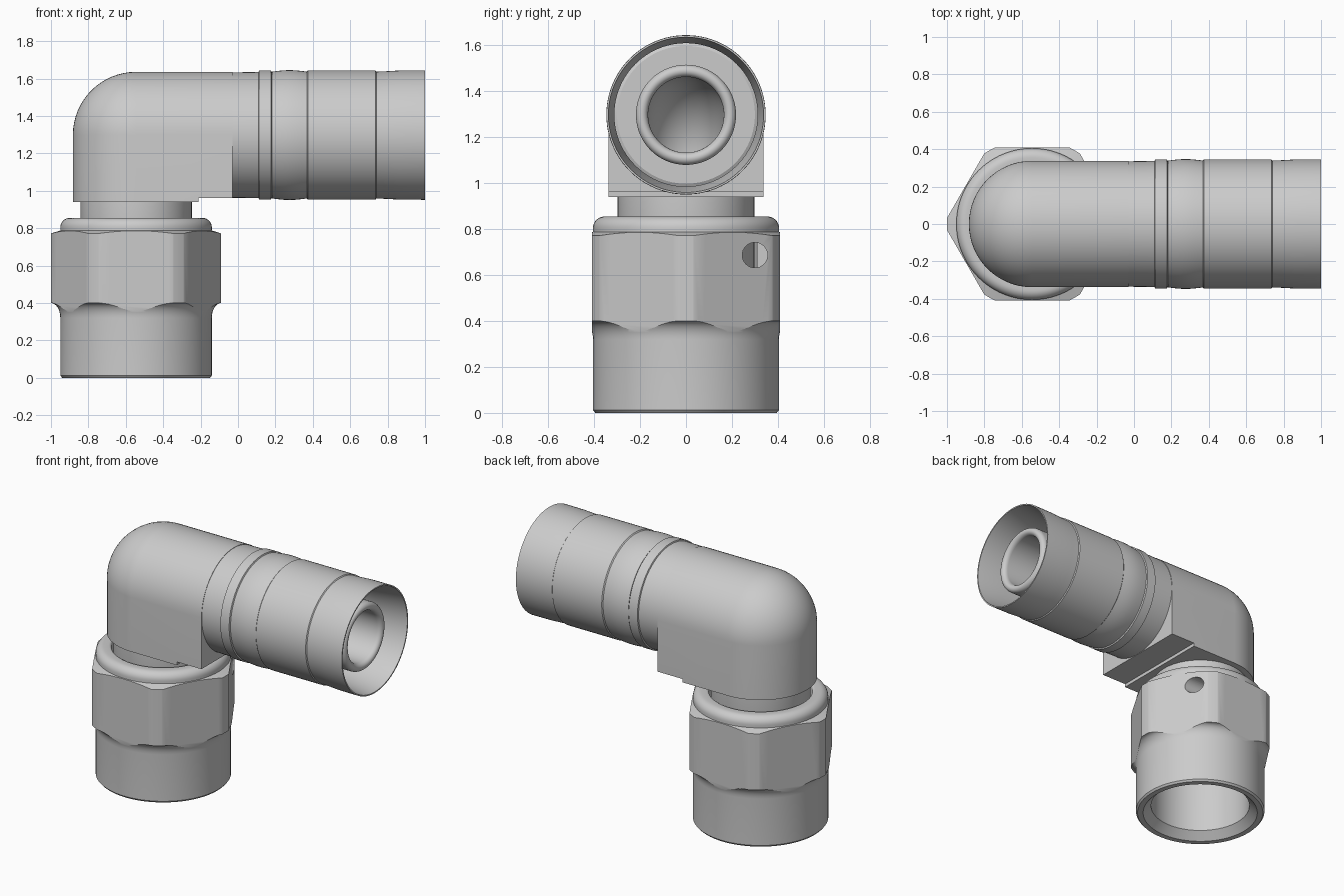
import bpy, bmesh
from math import sin, cos, pi, radians
from mathutils import Vector

if "Cube" in bpy.data.objects:
    bpy.data.objects.remove(bpy.data.objects["Cube"])

AX, CZ, R = -0.545, 1.298, 0.338   # nut axis x, hose axis z, elbow radius
BORE = 0.165


def finish(name, bm):
    bmesh.ops.remove_doubles(bm, verts=bm.verts, dist=1e-5)
    bmesh.ops.recalc_face_normals(bm, faces=bm.faces)
    me = bpy.data.meshes.new(name)
    bm.to_mesh(me)
    bm.free()
    ob = bpy.data.objects.new(name, me)
    bpy.context.collection.objects.link(ob)
    return ob


def arc(cx, cy, rx, ry, a0, a1, n=8):
    return [(cx + rx * cos(radians(a0 + (a1 - a0) * i / n)),
             cy + ry * sin(radians(a0 + (a1 - a0) * i / n))) for i in range(n + 1)]


def revolve(name, profile, axis, segs=96):
    """Spin a closed (radius, height) profile about the nut axis or hose axis."""
    bm = bmesh.new()
    rings = []
    for k in range(segs):
        c, s = cos(2 * pi * k / segs), sin(2 * pi * k / segs)
        rings.append([bm.verts.new((AX + r * c, r * s, h) if axis == 'Z'
                                   else (h, r * c, CZ + r * s)) for r, h in profile])
    n = len(profile)
    for k in range(segs):
        a, b = rings[k], rings[(k + 1) % segs]
        for i in range(n):
            j = (i + 1) % n
            bm.faces.new((a[i], a[j], b[j], b[i]))
    return finish(name, bm)


def prism(name, sides, radius, p0, p1):
    bm = bmesh.new()
    p0, p1 = Vector(p0), Vector(p1)
    d = p1 - p0
    bmesh.ops.create_cone(bm, cap_ends=True, segments=sides, radius1=radius,
                          radius2=radius, depth=d.length)
    if abs(d.x) > abs(d.z):
        q = Vector((0, 0, 1)).rotation_difference(d)
        bmesh.ops.rotate(bm, verts=bm.verts, matrix=q.to_matrix())
    else:
        # put a corner on the x axis
        turn = Vector((1, 0)).angle_signed(Vector(max((v.co for v in bm.verts), key=lambda c: c.y)[:2]))
        for v in bm.verts:
            x, y = v.co.x, v.co.y
            v.co.x, v.co.y = x * cos(turn) - y * sin(turn), x * sin(turn) + y * cos(turn)
    bmesh.ops.translate(bm, verts=bm.verts, vec=(p0 + p1) / 2)
    return finish(name, bm)


def boolean(ob, cutter, op):
    m = ob.modifiers.new("cut", 'BOOLEAN')
    m.operation, m.object, m.solver = op, cutter, 'EXACT'
    bpy.context.view_layer.objects.active = ob
    bpy.ops.object.modifier_apply(modifier=m.name)
    bpy.data.objects.remove(cutter, do_unlink=True)


# swivel nut: turned ring intersected with a hexagonal bar
nut_profile = ([(0.36, 0), (0.395, 0), (0.405, 0.012)]
               + arc(0.455, 0.32, 0.05, 0.08, 180, 90)
               + [(0.455, 0.772), (0.405, 0.788)]
               + arc(0.355, 0.805, 0.05, 0.05, 0, 90)
               + arc(0.325, 0.84, 0.015, 0.015, 90, 180, 4)
               + [(0.31, 0.05)])
nut = revolve("swivel_nut", nut_profile, 'Z')
boolean(nut, prism("hex_bar", 6, 0.41 / cos(pi / 6), (AX, 0, -0.2), (AX, 0, 1.1)), 'INTERSECT')
# retaining wire hole
boolean(nut, prism("wire_drill", 32, 0.055, (AX + 0.02, 0.3, 0.687), (AX + 0.6, 0.3, 0.687)), 'DIFFERENCE')

# stem inside the nut
stem = revolve("stem", [(BORE, 0.95), (0.298, 0.95), (0.298, 0.58), (0.27, 0.5), (0.24, 0.5), (BORE, 0.62)], 'Z')

# elbow: half circle carried up, round the corner and along, with flat sides
bm = bmesh.new()
NA, NB, XE, ZB = 32, 16, -0.03, 0.94
stations = [((AX, ZB), pi)]
stations += [((AX, CZ), pi - pi / 2 * i / NB) for i in range(NB + 1)]
stations += [((XE, CZ), pi / 2)]
rows = []
for (x, z), a in stations:
    rows.append([bm.verts.new((x + R * sin(pi * t / NA) * cos(a), R * cos(pi * t / NA),
                               z + R * sin(pi * t / NA) * sin(a))) for t in range(NA + 1)])
bmesh.ops.remove_doubles(bm, verts=[r[i] for r in rows[1:-1] for i in (0, -1)], dist=1e-6)
for r in rows[2:-1]:
    r[0], r[-1] = rows[1][0], rows[1][-1]
if not rows[1][0].is_valid:
    bm.verts.ensure_lookup_table()
    for i, y in ((0, R), (-1, -R)):
        pole = min(bm.verts, key=lambda v: (v.co - Vector((AX, y, CZ))).length)
        for r in rows[1:-1]:
            r[i] = pole
for a, b in zip(rows, rows[1:]):
    for t in range(NA):
        q = list(dict.fromkeys((a[t], a[t + 1], b[t + 1], b[t])))
        if len(q) > 2:
            bm.faces.new(q)
steps = [(XE, 0.962), (-0.21, 0.962), (-0.21, ZB)]
low = [[bm.verts.new((x, y, z)) for x, z in steps] for y in (R, -R)]
for side, i in ((low[0], 0), (low[1], -1)):
    bm.faces.new([rows[0][i], rows[1][i], rows[-1][i]] + side)
for j in range(2):
    bm.faces.new((low[0][j], low[0][j + 1], low[1][j + 1], low[1][j]))
bm.faces.new(rows[0] + [low[1][2], low[0][2]])
bm.faces.new(rows[-1] + [low[1][0], low[0][0]])
elbow = finish("elbow_body", bm)

# curved passage through the elbow
bm = bmesh.new()
B = 0.2
path = [(AX, 0.9, pi)]
path += [(AX + B + B * cos(a), CZ - B + B * sin(a), a) for a in [pi - pi / 2 * i / 12 for i in range(13)]]
path += [(0.05, CZ, pi / 2)]
loops = [[bm.verts.new((x + BORE * cos(t) * cos(a), BORE * sin(t), z + BORE * cos(t) * sin(a)))
          for t in [2 * pi * k / 48 for k in range(48)]] for x, z, a in path]
for a, b in zip(loops, loops[1:]):
    for k in range(48):
        m = (k + 1) % 48
        bm.faces.new((a[k], a[m], b[m], b[k]))
bm.faces.new(loops[0])
bm.faces.new(loops[-1])
boolean(elbow, finish("passage", bm), 'DIFFERENCE')

# collar and nipple behind the hose socket
nipple_profile = ([(BORE, -0.04), (0.335, -0.04), (0.337, 0.11), (0.345, 0.113), (0.345, 0.177), (0.337, 0.18),
                   (0.3, 0.2), (0.218, 0.2)]
                  + arc(0.1915, 0.9, 0.0265, 0.03, 0, 180, 10))
nipple = revolve("collar_and_nipple", nipple_profile, 'X')

# crimped hose sleeve with flared mouth
bulge = [(0.339 + 0.008 * sin(pi * i / 10), 0.183 + 0.185 * i / 10) for i in range(11)]
sleeve_profile = ([(0.312, 0.183)] + bulge
                  + [(0.345, 0.374), (0.345, 0.735), (0.339, 0.74), (0.341, 0.79),
                     (0.345, 0.86), (0.346, 1.0), (0.338, 1.0), (0.312, 0.8)])
sleeve = revolve("hose_sleeve", sleeve_profile, 'X')

# smooth shading with crisp edges
for ob in (nut, stem, elbow, nipple, sleeve):
    bpy.ops.object.select_all(action='DESELECT')
    ob.select_set(True)
    bpy.context.view_layer.objects.active = ob
    bpy.ops.object.shade_smooth_by_angle(angle=radians(25))
